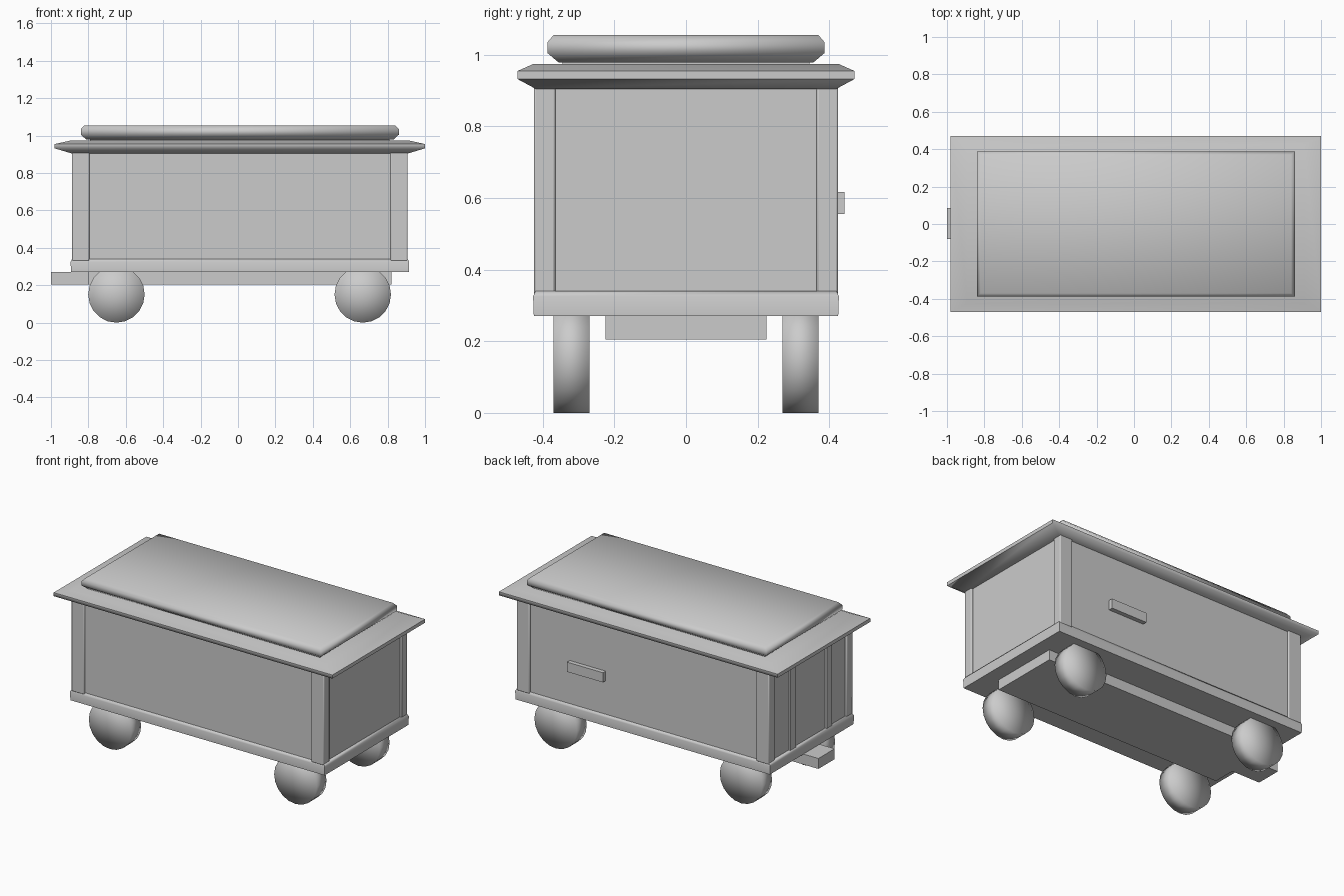
import bpy, bmesh, math

if "Cube" in bpy.data.objects:
    bpy.data.objects.remove(bpy.data.objects["Cube"])

CX = 0.01  # body centre in x; the rear step pokes out on the -x side


def finish(name, bm, bevel=0.0, angle=65):
    bmesh.ops.recalc_face_normals(bm, faces=bm.faces)
    me = bpy.data.meshes.new(name)
    bm.to_mesh(me)
    bm.free()
    ob = bpy.data.objects.new(name, me)
    bpy.context.collection.objects.link(ob)
    if bevel:
        m = ob.modifiers.new("Bevel", "BEVEL")
        m.width, m.segments = bevel, 2
    bpy.ops.object.select_all(action="DESELECT")
    ob.select_set(True)
    bpy.context.view_layer.objects.active = ob
    bpy.ops.object.shade_smooth_by_angle(angle=math.radians(angle))
    return ob


def stack(name, rings, cx=CX, bevel=0.0):
    """Closed solid from rectangular rings (half_x, half_y, z)."""
    bm = bmesh.new()
    loops = [[bm.verts.new((cx + sx * hx, sy * hy, z))
              for sx, sy in ((-1, -1), (1, -1), (1, 1), (-1, 1))]
             for hx, hy, z in rings]
    bm.faces.new(loops[0])
    bm.faces.new(loops[-1])
    for a, b in zip(loops, loops[1:]):
        for i in range(4):
            j = (i + 1) % 4
            bm.faces.new((a[i], a[j], b[j], b[i]))
    return finish(name, bm, bevel)


def box(name, x0, x1, y0, y1, z0, z1, bevel=0.0):
    ob = stack(name, [((x1 - x0) / 2, (y1 - y0) / 2, z0),
                      ((x1 - x0) / 2, (y1 - y0) / 2, z1)], (x0 + x1) / 2, bevel)
    ob.location.y = (y0 + y1) / 2
    return ob


# Floor frame, slightly recessed body, eaves and raised roof
stack("floor_frame", [(0.903, 0.425, 0.27), (0.905, 0.427, 0.325), (0.897, 0.42, 0.34)])
stack("body", [(0.885, 0.415, 0.33), (0.885, 0.415, 0.915)])
stack("eaves", [(0.90, 0.42, 0.905), (0.99, 0.47, 0.932), (0.99, 0.47, 0.955),
                (0.90, 0.425, 0.975)])
stack("roof_gap", [(0.80, 0.345, 0.97), (0.80, 0.345, 0.99)])
stack("raised_roof", [(0.82, 0.355, 0.978), (0.85, 0.387, 1.005), (0.85, 0.387, 1.035),
                      (0.83, 0.37, 1.055)])

# Corner posts
for sx in (-1, 1):
    for sy in (-1, 1):
        xs = sorted((CX + sx * 0.805, CX + sx * 0.897))
        ys = sorted((sy * 0.365, sy * 0.425))
        box("corner_post", *xs, *ys, 0.33, 0.915, 0.006)

# Door pillars on the step end
for y in (-0.19, 0.18):
    box("door_pillar", -0.887, -0.84, y - 0.027, y + 0.027, 0.33, 0.915)

# Small shelf on the back side
box("side_shelf", 0.28, 0.535, 0.39, 0.443, 0.555, 0.617)

# Under-floor tray and entrance step
box("under_tray", -0.80, 0.82, -0.225, 0.225, 0.205, 0.275)
box("entrance_step", -1.0, -0.78, -0.08, 0.085, 0.205, 0.272)

# Wheels, softly shaded over the rim
for x in (-0.65, 0.667):
    for y in (-0.32, 0.32):
        bm = bmesh.new()
        bmesh.ops.create_cone(bm, cap_ends=True, cap_tris=True, segments=20,
                              radius1=0.151, radius2=0.151, depth=0.10)
        ob = finish("wheel", bm, angle=100)
        ob.rotation_euler.x = math.pi / 2
        ob.location = (x, y, 0.151)
